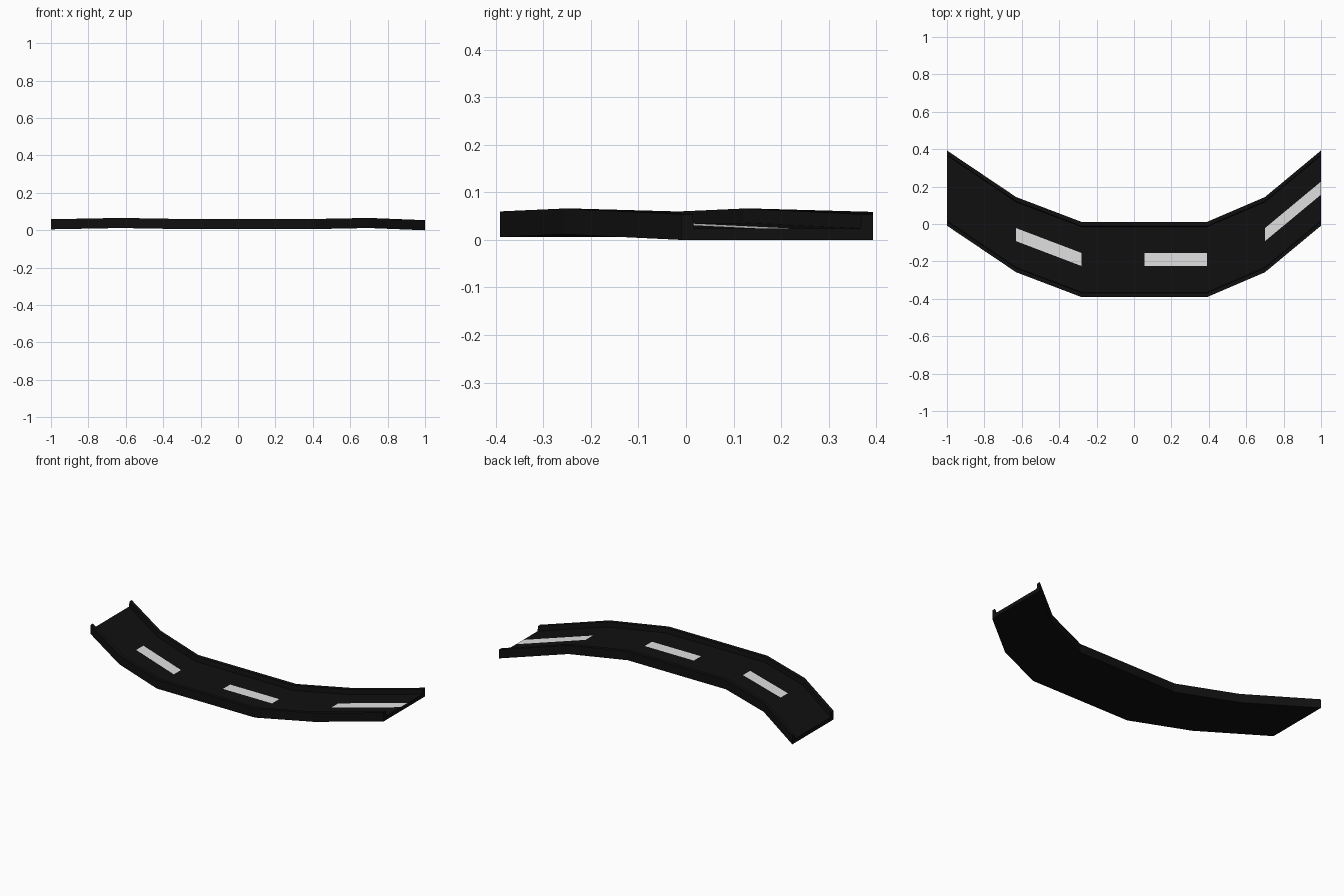
import bpy
import bmesh

cube = bpy.data.objects.get("Cube")
if cube:
    bpy.data.objects.remove(cube, do_unlink=True)


def make_material(name, value):
    mat = bpy.data.materials.new(name)
    mat.use_nodes = True
    colour = (value, value, value, 1)
    mat.diffuse_color = colour
    mat.node_tree.nodes["Principled BSDF"].inputs["Base Color"].default_value = colour
    return mat


# Stations along the road: x, centre y, base height
stations = [(-1, 0.192, 0.005), (-0.63, -0.057, 0.012), (-0.28, -0.19, 0.006),
            (0.055, -0.19, 0.006), (0.39, -0.19, 0.006), (0.70, -0.057, 0.012),
            (1, 0.192, 0)]

# Half cross-section from the lane line out over the kerb to the underside
half = [(0.035, 0.024), (0.175, 0.024), (0.178, 0.054), (0.201, 0.054), (0.201, 0)]
section = [(-y, z) for y, z in reversed(half)] + half

# Sweep the section along the stations
bm = bmesh.new()
rings = [[bm.verts.new((x, cy + y, base + z)) for y, z in section]
         for x, cy, base in stations]
count = len(section)
lane_strip = len(half) - 1
for seg, (a, b) in enumerate(zip(rings, rings[1:])):
    for i in range(count):
        j = (i + 1) % count
        face = bm.faces.new((a[i], b[i], b[j], a[j]))
        # Dashed lane line on every second stretch
        face.material_index = int(i == lane_strip and seg % 2 == 1)

# End caps: road slab and the two kerb ends
for ring in (rings[0], rings[-1]):
    bm.faces.new(ring)

bmesh.ops.recalc_face_normals(bm, faces=bm.faces)
bmesh.ops.triangulate(bm, faces=[f for f in bm.faces if len(f.verts) > 4])
mesh = bpy.data.meshes.new("curved_road")
bm.to_mesh(mesh)
bm.free()
mesh.materials.append(make_material("asphalt black", 0.005))
mesh.materials.append(make_material("lane line white", 0.75))
road = bpy.data.objects.new("curved_road", mesh)
bpy.context.collection.objects.link(road)
